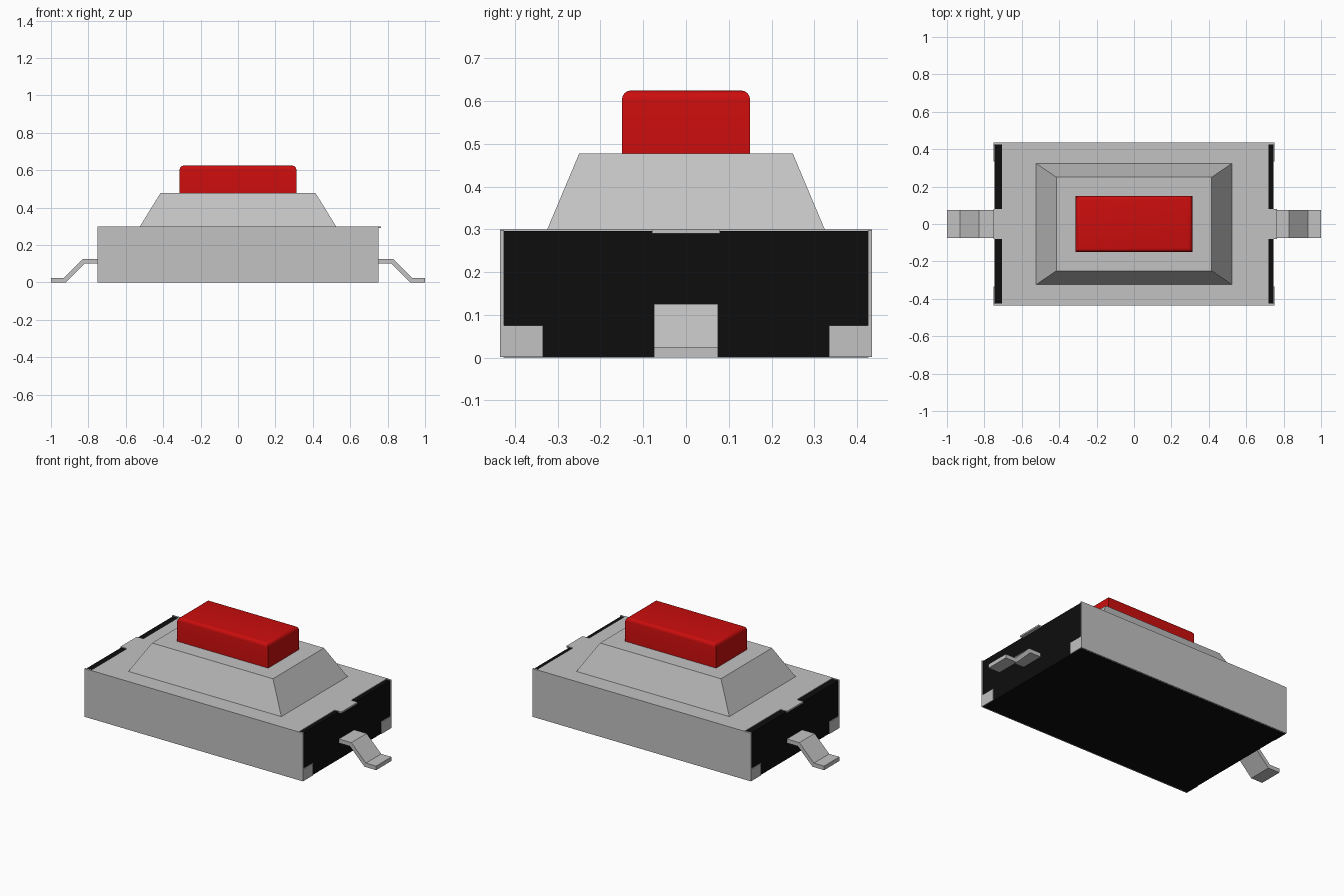
import bpy
import bmesh

cube = bpy.data.objects.get("Cube")
if cube:
    bpy.data.objects.remove(cube, do_unlink=True)


def material(name, color):
    m = bpy.data.materials.new(name)
    m.use_nodes = True
    m.diffuse_color = color
    bsdf = m.node_tree.nodes["Principled BSDF"]
    bsdf.inputs["Base Color"].default_value = color
    bsdf.inputs["Roughness"].default_value = 0.6
    return m


METAL = material("grey metal", (0.54, 0.54, 0.54, 1))
BLACK = material("black plastic", (0.004, 0.004, 0.004, 1))
RED = material("red plastic", (0.6, 0.004, 0.004, 1))


def finish(name, bm, mat):
    bmesh.ops.recalc_face_normals(bm, faces=bm.faces)
    mesh = bpy.data.meshes.new(name)
    bm.to_mesh(mesh)
    bm.free()
    mesh.materials.append(mat)
    ob = bpy.data.objects.new(name, mesh)
    bpy.context.scene.collection.objects.link(ob)
    return ob


def loft(name, lower, upper, mat):
    """Solid between two equal-sized loops of points."""
    bm = bmesh.new()
    a = [bm.verts.new(p) for p in lower]
    b = [bm.verts.new(p) for p in upper]
    bm.faces.new(a)
    bm.faces.new(b)
    for i in range(len(a)):
        j = (i + 1) % len(a)
        bm.faces.new((a[i], a[j], b[j], b[i]))
    return finish(name, bm, mat)


def rect(x0, x1, y0, y1, z):
    return [(x0, y0, z), (x1, y0, z), (x1, y1, z), (x0, y1, z)]


def box(name, x0, x1, y0, y1, z0, z1, mat):
    return loft(name, rect(x0, x1, y0, y1, z0), rect(x0, x1, y0, y1, z1), mat)


# Plastic body
box("body", -0.745, 0.745, -0.427, 0.427, 0, 0.296, BLACK)

# Metal shell: top plate with a centre tongue at each end
half = [(0.72, -0.435), (0.72, -0.08), (0.765, -0.08), (0.765, 0.08), (0.72, 0.08), (0.72, 0.435)]
outline = half + [(-0.705, 0.435), (-0.705, 0.08), (-0.75, 0.08),
                  (-0.75, -0.08), (-0.705, -0.08), (-0.705, -0.435)]
loft("shell_top", [(x, y, 0.29) for x, y in outline], [(x, y, 0.3) for x, y in outline], METAL)

# Shell walls and the small corner clips folded round the ends
for s, side in ((-1, "front"), (1, "back")):
    y0, y1 = sorted((s * 0.426, s * 0.435))
    box(side + "_wall", -0.75, 0.75, y0, y1, 0.001, 0.299, METAL)
    y0, y1 = sorted((s * 0.335, s * 0.43))
    for t, end in ((-1, "right"), (1, "left")):
        x0, x1 = sorted((t * 0.74, t * 0.75))
        box(f"{side}_{end}_clip", x0, x1, y0, y1, 0.001, 0.075, METAL)

# Raised sloping collar
loft("collar", rect(-0.525, 0.525, -0.325, 0.325, 0.299),
     rect(-0.415, 0.415, -0.25, 0.25, 0.477), METAL)

# Push button with rounded top edges
button = box("button", -0.312, 0.312, -0.15, 0.15, 0.47, 0.625, RED)
bm = bmesh.new()
bm.from_mesh(button.data)
top_edges = [e for e in bm.edges if all(v.co.z > 0.6 for v in e.verts)]
bmesh.ops.bevel(bm, geom=top_edges, offset=0.022, segments=4, profile=0.5, affect='EDGES')
bm.to_mesh(button.data)
bm.free()
bpy.context.view_layer.objects.active = button
button.select_set(True)
bpy.ops.object.shade_smooth_by_angle(angle=0.6)
button.select_set(False)

# Bent solder leads
profile = [(0.74, 0.1), (0.82, 0.1), (0.92, 0), (1, 0),
           (1, 0.025), (0.93, 0.025), (0.83, 0.125), (0.74, 0.125)]
for s, end in ((-1, "right"), (1, "left")):
    loft(end + "_lead", [(s * x, -0.075, z) for x, z in profile],
         [(s * x, 0.075, z) for x, z in profile], METAL)
